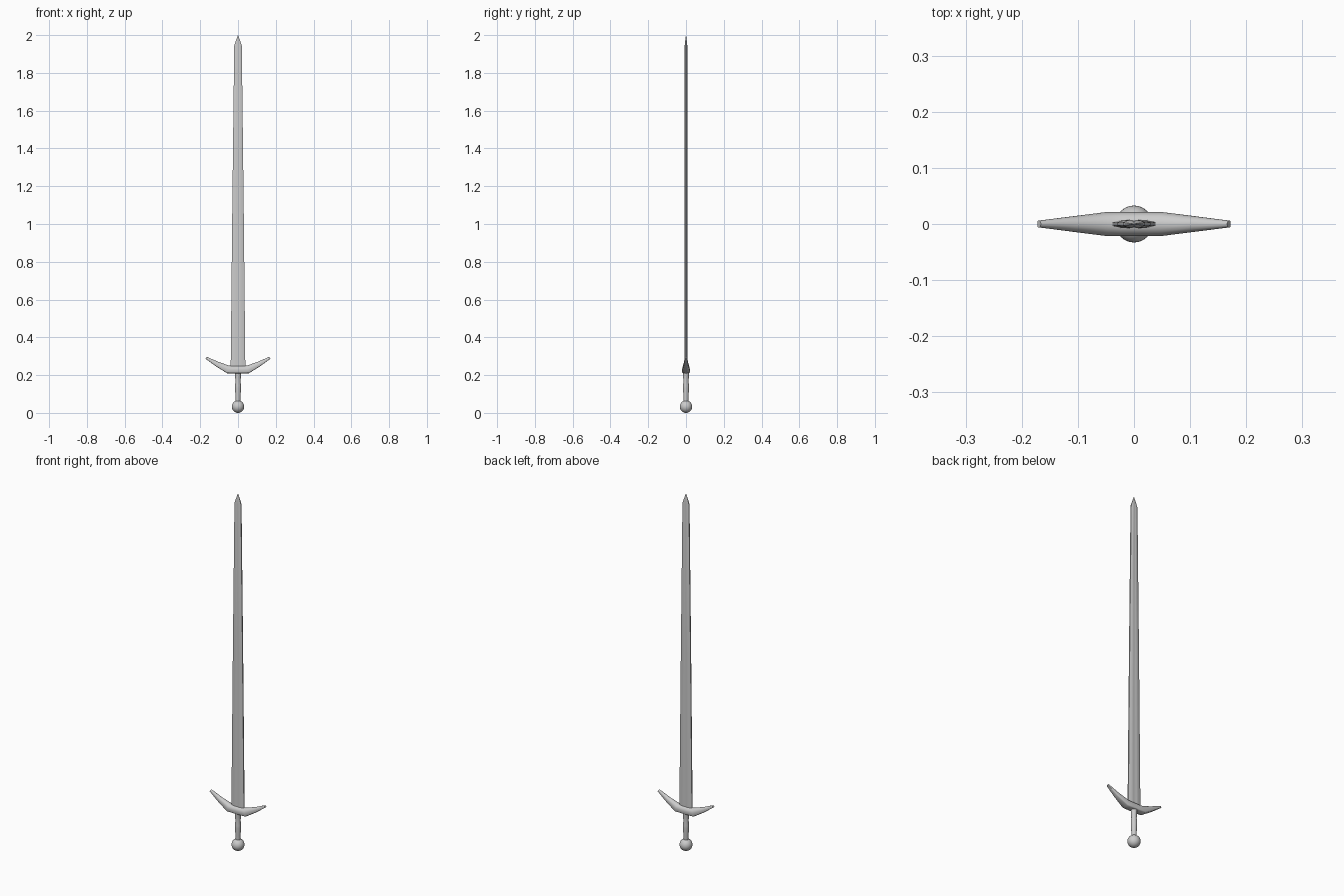
import bpy, bmesh, math

if "Cube" in bpy.data.objects:
    bpy.data.objects.remove(bpy.data.objects["Cube"])


def loft(name, rings, angle=40):
    """Skin a list of equal-length rings, cap both ends and shade."""
    bm = bmesh.new()
    loops = [[bm.verts.new(p) for p in ring] for ring in rings]
    n = len(loops[0])
    for a, b in zip(loops, loops[1:]):
        for i in range(n):
            j = (i + 1) % n
            bm.faces.new((a[i], a[j], b[j], b[i]))
    bm.faces.new(loops[0])
    bm.faces.new(loops[-1])
    bmesh.ops.recalc_face_normals(bm, faces=bm.faces)
    mesh = bpy.data.meshes.new(name)
    bm.to_mesh(mesh)
    bm.free()
    ob = bpy.data.objects.new(name, mesh)
    bpy.context.collection.objects.link(ob)
    bpy.context.view_layer.objects.active = ob
    ob.select_set(True)
    bpy.ops.object.shade_smooth_by_angle(angle=math.radians(angle))
    ob.select_set(False)
    return ob


def circle(z, r, n=16):
    return [(r * math.cos(2 * math.pi * i / n), r * math.sin(2 * math.pi * i / n), z)
            for i in range(n)]


def guard_ring(x, z, up, r_y, tilt, n=16):
    """Section across the guard: rounded above, flatter below."""
    ring = []
    for i in range(n):
        t = 2 * math.pi * i / n
        u, v = math.cos(t), math.sin(t)
        if u < 0:
            k = 0.35
            u, v = -abs(u) ** k, math.copysign(abs(v) ** k, v)
        u, v = u * up, v * r_y
        ring.append((x - u * math.sin(tilt), v, z + u * math.cos(tilt)))
    return ring


# pommel
bpy.ops.mesh.primitive_uv_sphere_add(segments=24, ring_count=16, radius=0.033,
                                     location=(0, 0, 0.033))
bpy.context.object.name = "pommel"
bpy.ops.object.shade_smooth()
bpy.context.object.select_set(False)

# grip, with a slight swell and a waist
loft("grip", [circle(z, r) for z, r in (
    (0.05, 0.012), (0.09, 0.0135), (0.13, 0.016), (0.145, 0.016),
    (0.165, 0.0135), (0.19, 0.015), (0.225, 0.0165))])

# crossguard: tapered bar with upswept arms, mirrored in x
arm = [(0.022, 0.229, 0.020, 0.021, 0.0), (0.052, 0.230, 0.021, 0.021, 0.26),
       (0.110, 0.258, 0.0135, 0.0135, 0.50), (0.169, 0.292, 0.006, 0.006, 0.53)]
left = [(-x, z, a, b, -t) for x, z, a, b, t in reversed(arm)]
loft("crossguard", [guard_ring(*s) for s in left + arm])


# blade: flat, double-edged with a shallow central fuller
def blade_ring(z, w, d):
    half = [(1, 0.4), (0.6, 0.85), (0.22, 1), (0, 0.75)]
    back = [(x * w, y * d) for x, y in half]
    back += [(-x, y) for x, y in reversed(back[:-1])]
    front = [(x, -y) for x, y in reversed(back)]
    return [(x, y, z) for x, y in back + front]


loft("blade", [blade_ring(z, w, d) for z, w, d in (
    (0.22, 0.039, 0.008), (1.1, 0.030, 0.0075), (1.945, 0.020, 0.007),
    (2.0, 0.0008, 0.0005))])
